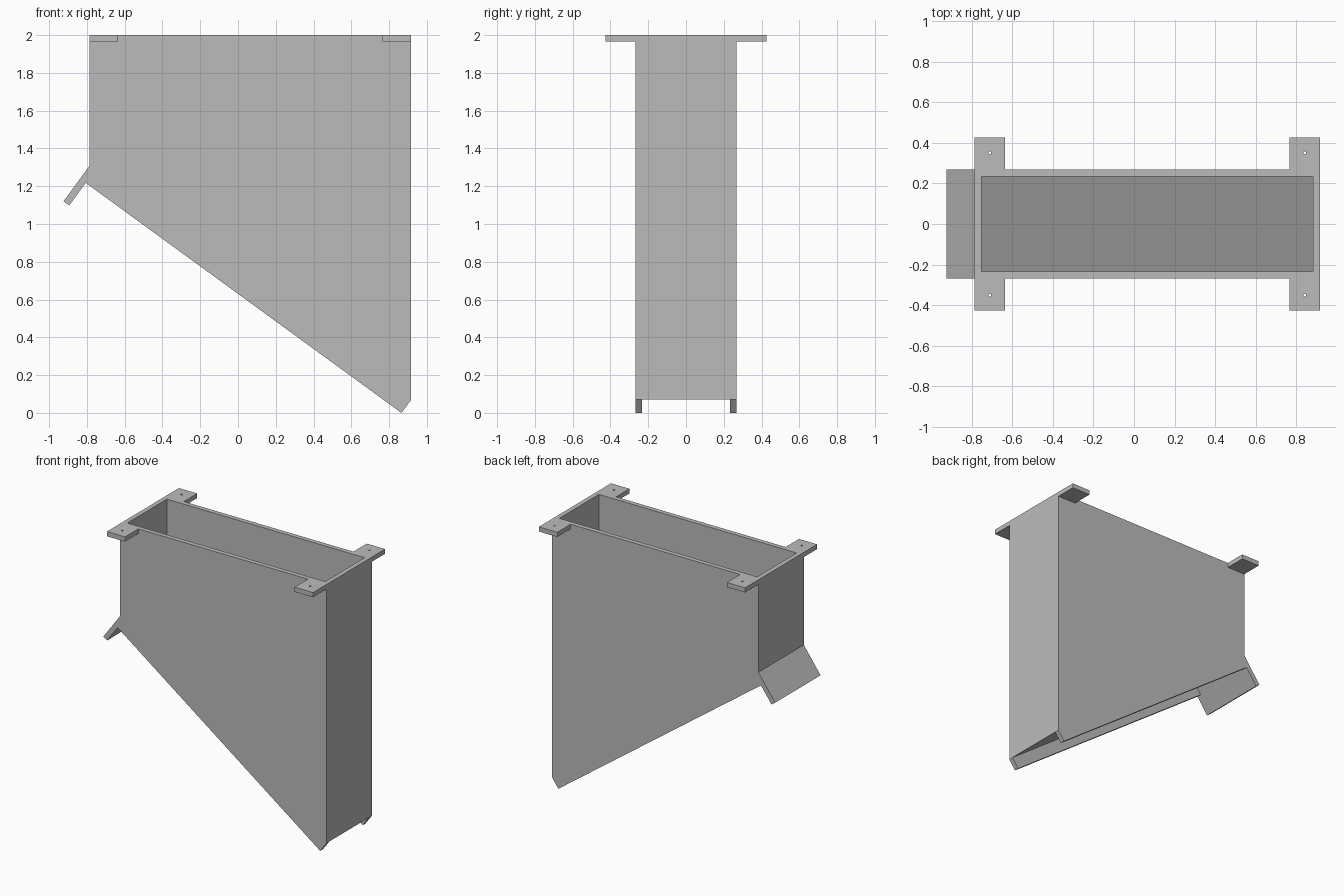
import bpy, bmesh
from mathutils import Vector

cube = bpy.data.objects.get("Cube")
if cube:
    bpy.data.objects.remove(cube, do_unlink=True)

grey = bpy.data.materials.new("plain_grey")
grey.use_nodes = True
colour = (0.5, 0.5, 0.5, 1)
grey.diffuse_color = colour
grey.node_tree.nodes["Principled BSDF"].inputs["Base Color"].default_value = colour


def add_object(name, bm):
    bmesh.ops.recalc_face_normals(bm, faces=bm.faces)
    mesh = bpy.data.meshes.new(name)
    bm.to_mesh(mesh)
    bm.free()
    mesh.materials.append(grey)
    obj = bpy.data.objects.new(name, mesh)
    bpy.context.collection.objects.link(obj)
    return obj


def extrude_profile(name, points, y0, y1):
    """Solid from an (x, z) outline swept along y."""
    bm = bmesh.new()
    face = bm.faces.new([bm.verts.new((p[0], y0, p[1])) for p in points])
    new = bmesh.ops.extrude_face_region(bm, geom=[face])["geom"]
    verts = [v for v in new if isinstance(v, bmesh.types.BMVert)]
    bmesh.ops.translate(bm, verts=verts, vec=(0, y1 - y0, 0))
    return add_object(name, bm)


def combine(body, tool, operation):
    """Boolean the tool into the body, then discard the tool."""
    mod = body.modifiers.new(tool.name, "BOOLEAN")
    mod.operation, mod.object, mod.solver = operation, tool, "EXACT"
    bpy.context.view_layer.objects.active = body
    bpy.ops.object.modifier_apply(modifier=mod.name)
    bpy.data.objects.remove(tool, do_unlink=True)


LEFT, RIGHT, TOP = -0.785, 0.917, 2.0
HALF, WALL = 0.268, 0.035

# Sloping floor line and the direction square to it
high, low = Vector((LEFT, 1.31)), Vector((RIGHT, 0.07))
along = (low - high).normalized()
down = Vector((along.y, -along.x))
rail, lip = down * 0.087, down * 0.235
lip_inner = high + along * 0.037

# Outer silhouette: walls, bottom rails and the lip
body = extrude_profile("hopper_body", [
    (LEFT, TOP), (RIGHT, TOP), low, low + rail, lip_inner + rail,
    lip_inner + lip, high + lip, high], -HALF, HALF)

# Hollow interior with a sloping floor
inner = HALF - WALL
slope = along.y / along.x
corners = [(x, high.y + slope * (x - LEFT) + 0.045)
           for x in (RIGHT - WALL, LEFT + WALL)]
combine(body, extrude_profile("interior_cutter", [
    (LEFT + WALL, TOP + 0.1), (RIGHT - WALL, TOP + 0.1)] + corners,
    -inner, inner), "DIFFERENCE")

# Channel between the bottom rails
end = low + along * 0.2
combine(body, extrude_profile("channel_cutter", [
    lip_inner, end, end + down * 0.3, lip_inner + down * 0.3],
    -inner, inner), "DIFFERENCE")

# Four mounting tabs, each with a small screw hole
for x0, x1 in ((LEFT, LEFT + 0.15), (RIGHT - 0.152, RIGHT)):
    for side in (-1, 1):
        y0, y1 = sorted((side * (HALF - 0.015), side * 0.425))
        tab = extrude_profile("mounting_tab", [
            (x0, TOP), (x1, TOP), (x1, TOP - WALL), (x0, TOP - WALL)], y0, y1)
        combine(body, tab, "UNION")
        bm = bmesh.new()
        bmesh.ops.create_cone(bm, cap_ends=True, segments=12, radius1=0.007,
                              radius2=0.007, depth=0.2)
        bmesh.ops.translate(bm, verts=bm.verts,
                            vec=((x0 + x1) / 2, side * 0.35, TOP))
        combine(body, add_object("screw_hole_cutter", bm), "DIFFERENCE")
